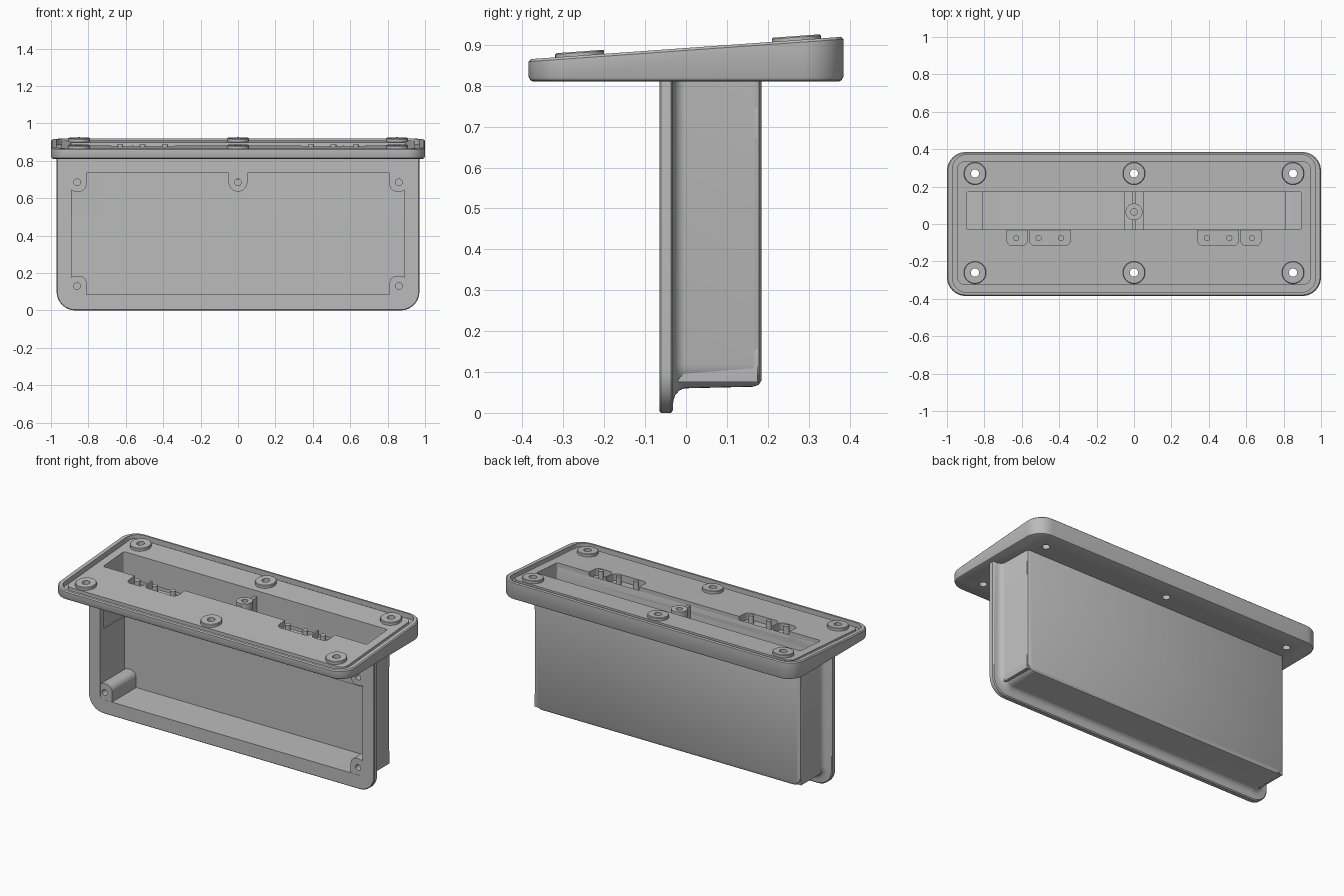
import bpy, bmesh, math
from mathutils import Vector

cube = bpy.data.objects.get("Cube")
if cube:
    bpy.data.objects.remove(cube)

grey = bpy.data.materials.new("plain_grey")
grey.use_nodes = True
grey.diffuse_color = (0.5, 0.5, 0.5, 1)
grey.node_tree.nodes["Principled BSDF"].inputs["Base Color"].default_value = (0.5, 0.5, 0.5, 1)


def rrect(x0, x1, y0, y1, low, high=None, inset=0.0, steps=8):
    """Rounded rectangle with separate radii for the low and high corners."""
    high = low if high is None else high
    x0, x1, y0, y1 = x0 + inset, x1 - inset, y0 + inset, y1 - inset
    pts = []
    for k, (cx, cy, r) in enumerate([(x0, y0, low), (x1, y0, low), (x1, y1, high), (x0, y1, high)]):
        r = max(r - inset, 0.001)
        sx, sy = (1 if cx == x0 else -1), (1 if cy == y0 else -1)
        for i in range(steps + 1):
            a = math.pi + (k + i / steps) * math.pi / 2
            pts.append((cx + sx * r + r * math.cos(a), cy + sy * r + r * math.sin(a)))
    return pts


def circle(cx, cy, r, n=32):
    return [(cx + r * math.cos(math.tau * i / n), cy + r * math.sin(math.tau * i / n)) for i in range(n)]


def loft(name, rings):
    """Skin a stack of equal rings and cap both ends."""
    bm = bmesh.new()
    rows = [[bm.verts.new(p) for p in ring] for ring in rings]
    for a, b in zip(rows, rows[1:]):
        for i in range(len(a)):
            j = (i + 1) % len(a)
            bm.faces.new((a[i], a[j], b[j], b[i]))
    bm.faces.new(rows[0])
    bm.faces.new(rows[-1])
    bmesh.ops.recalc_face_normals(bm, faces=bm.faces)
    mesh = bpy.data.meshes.new(name)
    bm.to_mesh(mesh)
    bm.free()
    mesh.materials.append(grey)
    ob = bpy.data.objects.new(name, mesh)
    bpy.context.collection.objects.link(ob)
    return ob


def top(y):
    """Height of the sloping lid surface."""
    return 0.8925 + 0.0714 * y


def flat(pts, z):
    return [Vector((x, y, z)) for x, y in pts]


def sloped(pts, offset):
    return [Vector((x, y, top(y) + offset)) for x, y in pts]


def upright(pts, y):
    return [Vector((x, y, z)) for x, z in pts]


def cut(ob, cutters):
    for c in cutters:
        c.hide_render = True
        mod = ob.modifiers.new("cut", 'BOOLEAN')
        mod.operation = 'DIFFERENCE'
        mod.solver = 'EXACT'
        mod.object = c
    bpy.context.view_layer.update()
    mesh = bpy.data.meshes.new_from_object(ob.evaluated_get(bpy.context.evaluated_depsgraph_get()))
    ob.modifiers.clear()
    ob.data = mesh


# Cutters
slot = loft("slot_cutter", [flat(rrect(-0.895, 0.895, -0.03, 0.172, 0.01), z) for z in (0.5, 1.1)])
opening = loft("opening_cutter", [upright(rrect(-0.89, 0.89, 0.085, 0.735, 0.02), y) for y in (-0.1, 0.17)])
lid_recess = loft("recess_cutter", [sloped(rrect(-0.97, 0.97, -0.365, 0.37, 0.075), o) for o in (-0.03, 0.1)])
pockets, pegs = [], []
for s in (-1, 1):
    for a, b in ((0.34, 0.56), (0.57, 0.68)):
        x0, x1 = sorted((s * a, s * b))
        pockets.append(loft("pocket_cutter", [sloped(rrect(x0, x1, -0.115, 0, 0.03, 0.001), o)
                                              for o in (-0.05, 0.1)]))
    pegs += [s * 0.39, s * 0.51, s * 0.63]
screw_spots = [(x, y) for x in (-0.85, 0, 0.85) for y in (-0.26, 0.27)]
lid_holes = [loft("hole_cutter", [flat(circle(x, y, 0.022), z) for z in (0.7, 1.1)]) for x, y in screw_spots]
cutters = [slot, opening, lid_recess] + pockets + lid_holes

parts = []

# Box with front flange, fillet and rounded rear edge
rings = [upright(rrect(-0.97, 0.97, 0, 0.83, 0.1, 0.001, i), y)
         for y, i in ((-0.065, 0.004), (-0.061, 0), (-0.037, 0), (-0.032, 0.006))]
rings += [upright(rrect(-0.91, 0.91, 0.06, 0.83, 0.06, 0.001, i), y)
          for y, i in ((-0.031, -0.03), (-0.026, -0.016), (-0.016, -0.005), (-0.004, 0),
                       (0.165, 0.004), (0.178, 0.009), (0.185, 0.02))]
box = loft("box_body", rings)
cut(box, [opening, slot])
parts.append(box)

# Lid rim with sloping top and groove floor
outer = (-1, 1, -0.385, 0.385, 0.1)
rim = loft("lid_rim", [flat(rrect(*outer, inset=0.012), 0.81), flat(rrect(*outer, inset=0.004), 0.814),
                       flat(rrect(*outer), 0.822), sloped(rrect(*outer), -0.006),
                       sloped(rrect(*outer, inset=0.006), 0)])
cut(rim, [lid_recess, slot] + pockets + lid_holes)
parts.append(rim)

# Inner deck standing inside the groove
deck = loft("lid_deck", [sloped(rrect(-0.945, 0.945, -0.325, 0.335, 0.04), o) for o in (-0.035, -0.008)])
cut(deck, [slot] + pockets + lid_holes)
parts.append(deck)

# Raised washers around the lid holes
for (x, y), hole in zip(screw_spots, lid_holes):
    washer = loft("lid_washer", [sloped(circle(x, y, 0.06), -0.02), sloped(circle(x, y, 0.06), 0.007),
                                 sloped(circle(x, y, 0.057), 0.01)])
    cut(washer, [hole])
    parts.append(washer)

# Locating pegs in the pockets
for x in pegs:
    parts.append(loft("locating_peg", [sloped(circle(x, -0.075, 0.016, 16), o) for o in (-0.055, 0)]))

# Screw posts in the corners and at the top centre
posts = [(0, 0.685, -0.05, 0.05, 0.635, 0.745, 0.05, 0.001)]
for s in (-1, 1):
    x0, x1 = sorted((s * 0.81, s * 0.905))
    posts.append((s * 0.86, 0.685, x0, x1, 0.635, 0.745, 0.04, 0.001))
    posts.append((s * 0.86, 0.13, x0, x1, 0.075, 0.185, 0.001, 0.04))
for x, z, *shape in posts:
    post = loft("screw_post", [upright(rrect(*shape), y) for y in (-0.064, 0.175)])
    bore = loft("bore_cutter", [upright(circle(x, z, 0.018, 24), y) for y in (-0.1, 0.05)])
    cut(post, [bore])
    cutters.append(bore)
    parts.append(post)

# Centre rib and its hollow pillar
pillar_bore = loft("bore_cutter", [flat(circle(0, 0.065, 0.018, 24), z) for z in (0.78, 1)])
rib = loft("centre_rib", [flat(rrect(-0.01, 0.01, -0.035, 0.176, 0.001), z) for z in (0.7, 0.86)])
pillar = loft("centre_pillar", [flat(circle(0, 0.065, 0.045), z) for z in (0.7, 0.875)])
for ob in (rib, pillar):
    cut(ob, [pillar_bore])
    parts.append(ob)
cutters.append(pillar_bore)

for c in cutters:
    bpy.data.objects.remove(c)

# Smooth rounded areas, keep edges crisp
bpy.ops.object.select_all(action='DESELECT')
for ob in parts:
    ob.select_set(True)
bpy.context.view_layer.objects.active = parts[0]
bpy.ops.object.shade_smooth_by_angle(angle=math.radians(35))
